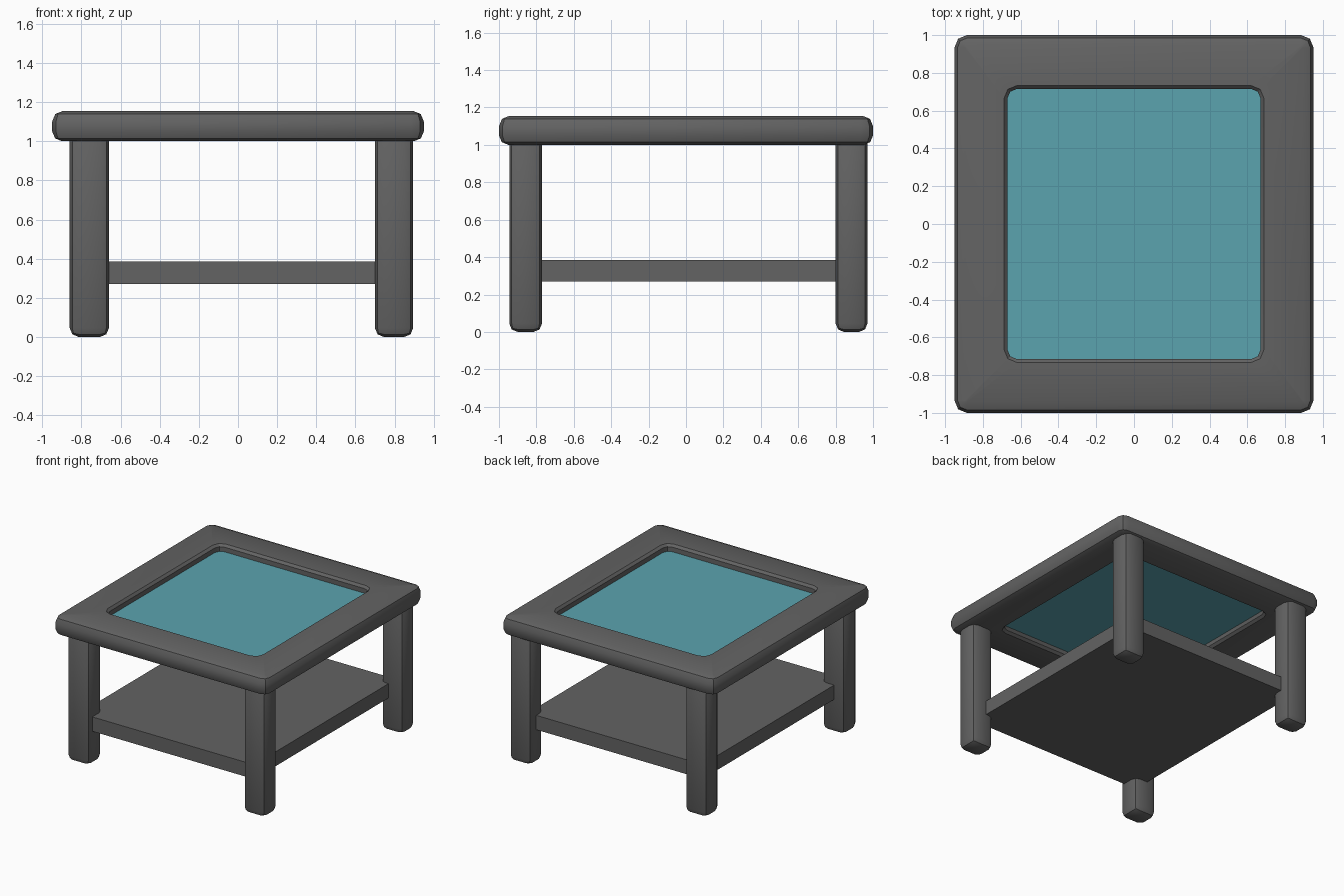
import bpy, bmesh, math

cube = bpy.data.objects.get("Cube")
if cube:
    bpy.data.objects.remove(cube, do_unlink=True)


def material(name, rgb):
    mat = bpy.data.materials.new(name)
    mat.use_nodes = True
    mat.diffuse_color = (*rgb, 1)
    mat.node_tree.nodes["Principled BSDF"].inputs["Base Color"].default_value = (*rgb, 1)
    return mat


grey = material("dark_grey", (0.125, 0.125, 0.125))
teal = material("teal_glass", (0.105, 0.37, 0.43))


def finish(bm, name, mat):
    bmesh.ops.recalc_face_normals(bm, faces=bm.faces)
    mesh = bpy.data.meshes.new(name)
    bm.to_mesh(mesh)
    bm.free()
    mesh.materials.append(mat)
    obj = bpy.data.objects.new(name, mesh)
    bpy.context.collection.objects.link(obj)
    bpy.ops.object.select_all(action="DESELECT")
    obj.select_set(True)
    bpy.context.view_layer.objects.active = obj
    bpy.ops.object.shade_smooth_by_angle(angle=math.radians(30))
    return obj


def box(name, lo, hi, mat, bevel=0):
    bm = bmesh.new()
    bmesh.ops.create_cube(bm, size=1)
    for v in bm.verts:
        v.co = [(a + b) / 2 + c * (b - a) for a, b, c in zip(lo, hi, v.co)]
    if bevel:
        bmesh.ops.bevel(bm, geom=bm.edges[:], offset=bevel, segments=2,
                        profile=0.5, affect="EDGES")
    return finish(bm, name, mat)


def ring(bm, hx, hy, radius, z):
    """Rectangle with corners rounded in two steps."""
    verts = []
    for i, (sx, sy) in enumerate([(1, 1), (-1, 1), (-1, -1), (1, -1)]):
        for step in range(3):
            a = math.radians(90 * i + 45 * step)
            verts.append(bm.verts.new((sx * (hx - radius) + radius * math.cos(a),
                                       sy * (hy - radius) + radius * math.sin(a), z)))
    return verts


def loft(bm, a, b):
    for i in range(len(a)):
        j = (i + 1) % len(a)
        bm.faces.new((a[i], a[j], b[j], b[i]))


# Table top frame: a rounded profile (inset from edge, height) swept around
bm = bmesh.new()
outer = [(0.05, 1.0), (0.015, 1.015), (0, 1.05), (0, 1.10), (0.016, 1.139), (0.055, 1.155)]
inner = [(0.018, 1.155), (0, 1.137), (0, 1.018), (0.018, 1.0)]
rings = [ring(bm, 0.95 - d, 1 - d, 0.065 - d, z) for d, z in outer]
rings += [ring(bm, 0.67 + d, 0.715 + d, 0.05 + d, z) for d, z in inner]
for k in range(len(rings)):
    loft(bm, rings[k], rings[(k + 1) % len(rings)])
finish(bm, "top_frame", grey)

# Glass pane set into the opening
bm = bmesh.new()
low, high = [ring(bm, 0.675, 0.72, 0.05, z) for z in (1.05, 1.10)]
loft(bm, low, high)
bm.faces.new(low)
bm.faces.new(high)
finish(bm, "glass_pane", teal)

# Four legs, running up into the frame
for side, x0, x1 in (("right", -0.86, -0.66), ("left", 0.70, 0.895)):
    for end, y0, y1 in (("front", -0.945, -0.77), ("back", 0.80, 0.97)):
        box(f"{end}_{side}_leg", (x0, y0, 0), (x1, y1, 1.06), grey, 0.045)

# Lower shelf, held between the legs
box("shelf", (-0.773, -0.90, 0.27), (0.773, 0.895, 0.385), grey)
